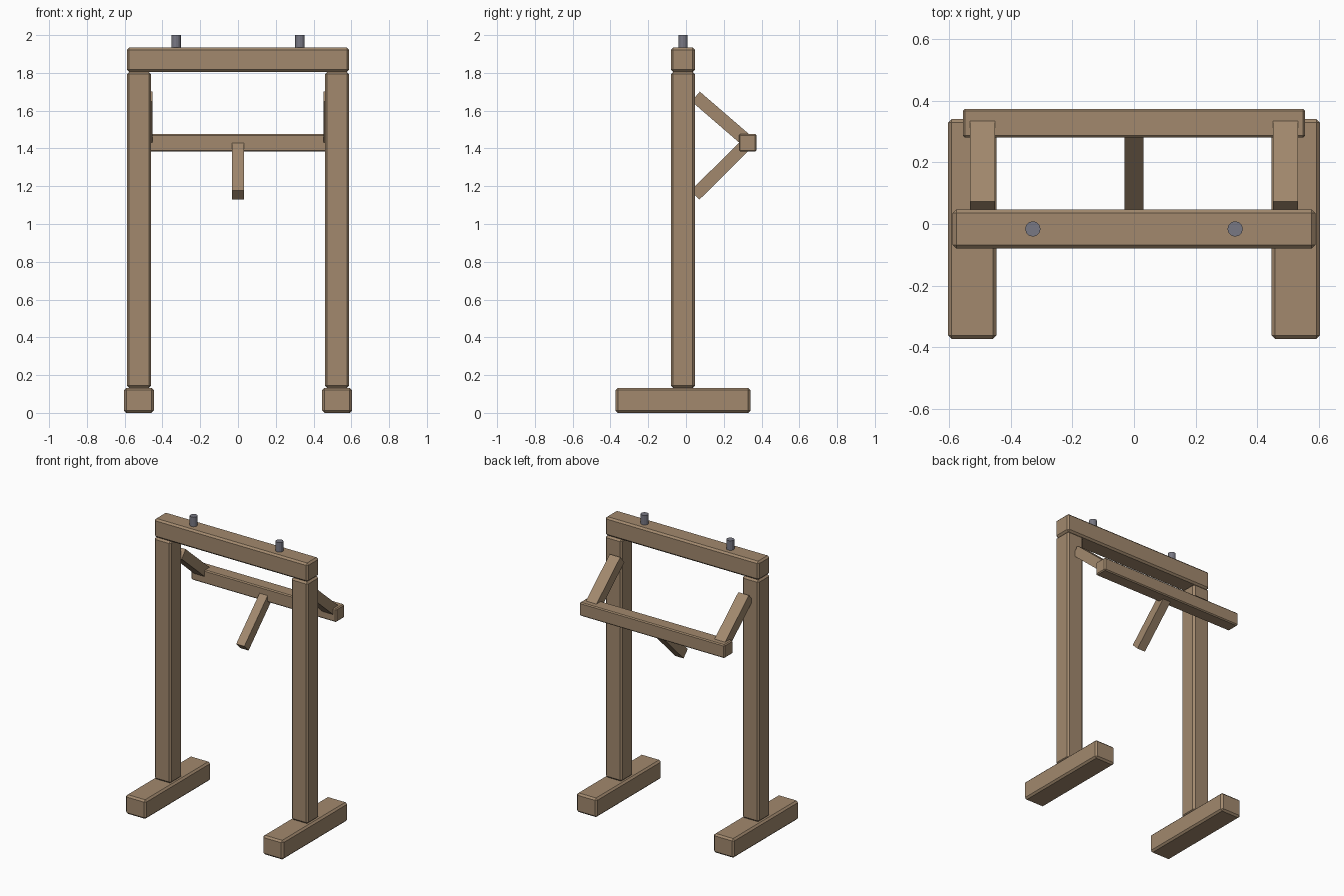
import bpy, bmesh, math
from mathutils import Vector, Matrix

cube = bpy.data.objects.get("Cube")
if cube:
    bpy.data.objects.remove(cube, do_unlink=True)


def material(name, color):
    m = bpy.data.materials.new(name)
    m.use_nodes = True
    m.diffuse_color = color
    bsdf = next(n for n in m.node_tree.nodes if n.type == 'BSDF_PRINCIPLED')
    bsdf.inputs["Base Color"].default_value = color
    return m


WOOD = material("brown wood", (0.36, 0.25, 0.155, 1))
STEEL = material("grey steel", (0.19, 0.19, 0.23, 1))


def add_object(name, bm, mat):
    mesh = bpy.data.meshes.new(name)
    bm.to_mesh(mesh)
    bm.free()
    mesh.materials.append(mat)
    ob = bpy.data.objects.new(name, mesh)
    bpy.context.collection.objects.link(ob)
    return ob


def timber(name, low, high, chamfer):
    """Chamfered box between two corners."""
    low, high = Vector(low), Vector(high)
    bm = bmesh.new()
    bmesh.ops.create_cube(bm, size=1)
    bmesh.ops.scale(bm, vec=high - low, verts=bm.verts)
    bmesh.ops.translate(bm, vec=(low + high) / 2, verts=bm.verts)
    bmesh.ops.bevel(bm, geom=bm.edges[:], offset=chamfer, segments=1,
                    affect='EDGES')
    return add_object(name, bm, WOOD)


def brace(name, x, width, start, end, thick):
    """Square-ended bar in the YZ plane, from start to end along its centre."""
    a, b = Vector((x, *start)), Vector((x, *end))
    d = b - a
    bm = bmesh.new()
    bmesh.ops.create_cube(bm, size=1)
    bmesh.ops.scale(bm, vec=(width, d.length, thick), verts=bm.verts)
    turn = Matrix.Rotation(math.atan2(d.z, d.y), 4, 'X')
    bmesh.ops.transform(bm, matrix=Matrix.Translation((a + b) / 2) @ turn,
                        verts=bm.verts)
    return add_object(name, bm, WOOD)


def peg(name, x):
    bm = bmesh.new()
    bmesh.ops.create_cone(bm, cap_ends=True, segments=12, radius1=0.025,
                          radius2=0.025, depth=0.14,
                          matrix=Matrix.Translation((x, -0.016, 1.93)))
    return add_object(name, bm, STEEL)


# Paired parts on both sides
for side, s in (("left", 1), ("right", -1)):
    def span(inner, outer):
        return sorted((s * inner, s * outer))

    x0, x1 = span(0.446, 0.603)
    timber(side + "_foot", (x0, -0.373, 0), (x1, 0.341, 0.132), 0.012)
    x0, x1 = span(0.46, 0.588)
    timber(side + "_post", (x0, -0.08, 0.132), (x1, 0.047, 1.805), 0.012)
    brace(side + "_upper_brace", s * 0.492, 0.081,
          (0.051, 1.675), (0.322, 1.441), 0.068)
    peg(side + "_peg", s * 0.328)

# Cross members
timber("top_beam", (-0.588, -0.08, 1.805), (0.588, 0.047, 1.934), 0.012)
timber("rear_rail", (-0.555, 0.28, 1.383), (0.555, 0.373, 1.476), 0.007)

# Central strut under the rail
brace("lower_brace", 0, 0.062, (0.048, 1.153), (0.322, 1.425), 0.066)
